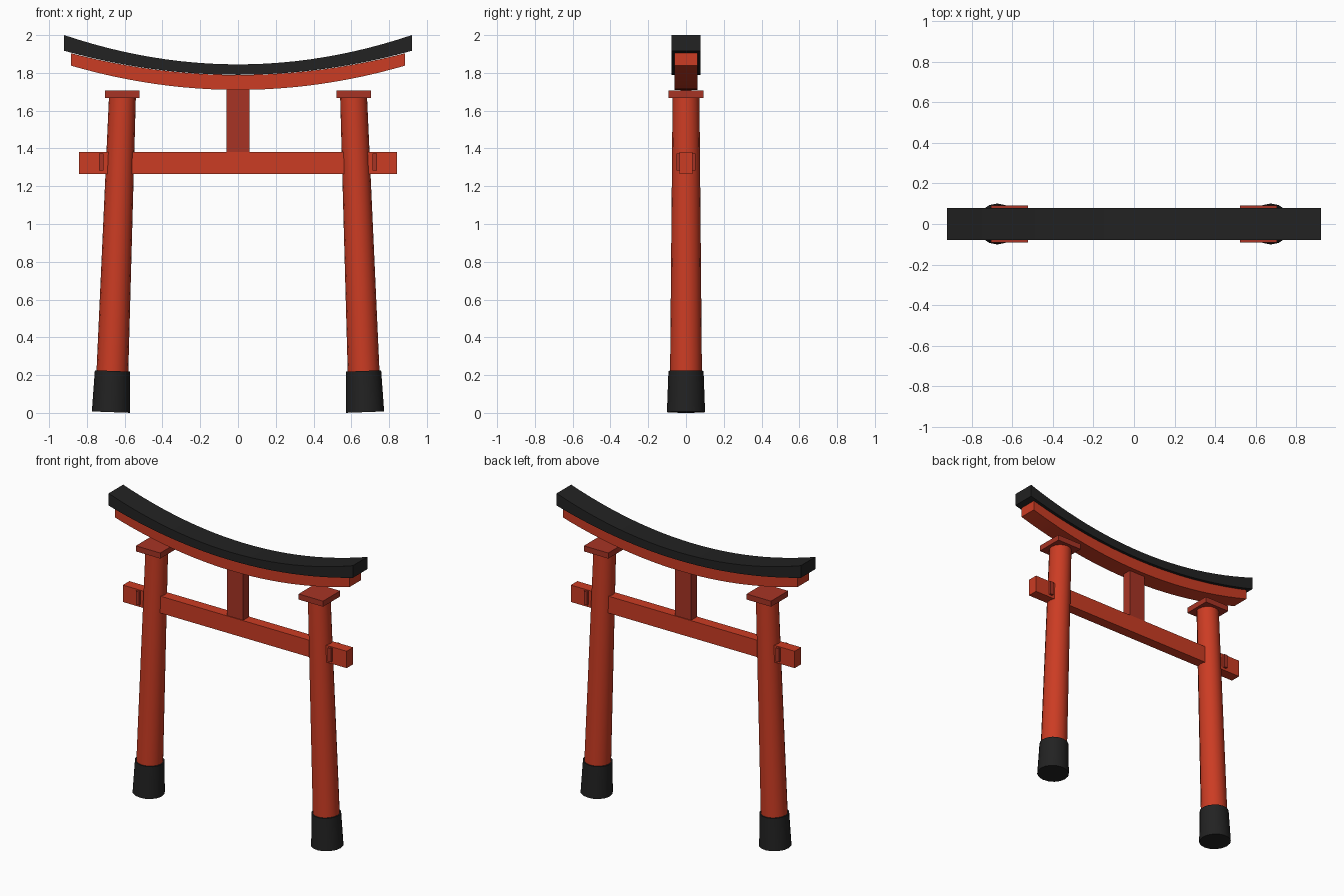
import bpy, bmesh, math
from mathutils import Vector, Matrix

if "Cube" in bpy.data.objects:
    bpy.data.objects.remove(bpy.data.objects["Cube"])


def material(name, rgb):
    m = bpy.data.materials.new(name)
    m.use_nodes = True
    m.diffuse_color = (*rgb, 1)
    m.node_tree.nodes["Principled BSDF"].inputs["Base Color"].default_value = (*rgb, 1)
    return m


RED = material("vermilion paint", (0.60, 0.045, 0.017))
DARK_RED = material("dark vermilion paint", (0.39, 0.034, 0.018))
BLACK = material("black lacquer", (0.016, 0.016, 0.016))


def finish(name, bm, mat, smooth=False):
    bmesh.ops.recalc_face_normals(bm, faces=bm.faces)
    mesh = bpy.data.meshes.new(name)
    bm.to_mesh(mesh)
    bm.free()
    mesh.materials.append(mat)
    obj = bpy.data.objects.new(name, mesh)
    bpy.context.collection.objects.link(obj)
    if smooth:
        bpy.ops.object.select_all(action='DESELECT')
        obj.select_set(True)
        bpy.context.view_layer.objects.active = obj
        bpy.ops.object.shade_smooth_by_angle(angle=math.radians(35))
    return obj


def box(name, x, z0, z1, half_x, half_y, mat):
    bm = bmesh.new()
    place = Matrix.Translation((x, 0, (z0 + z1) / 2)) @ Matrix.Diagonal((2 * half_x, 2 * half_y, z1 - z0, 1))
    bmesh.ops.create_cube(bm, size=1, matrix=place)
    return finish(name, bm, mat)


def tapered_post(name, start, end, r0, r1, mat):
    bm = bmesh.new()
    axis = end - start
    turn = Vector((0, 0, 1)).rotation_difference(axis).to_matrix().to_4x4()
    bmesh.ops.create_cone(bm, cap_ends=True, segments=16, radius1=r0, radius2=r1,
                          depth=axis.length, matrix=Matrix.Translation((start + end) / 2) @ turn)
    return finish(name, bm, mat, smooth=True)


def curved_beam(name, half_x, half_y, bottom, top, mat, steps=24):
    """Sweep a rectangle along x; bottom and top are (middle height, end height)."""
    bm = bmesh.new()
    rings = []
    for i in range(steps + 1):
        t = 2 * i / steps - 1
        lo, hi = (mid + (end - mid) * t * t for mid, end in (bottom, top))
        rings.append([bm.verts.new((half_x * t, y, z)) for y, z in
                      ((-half_y, lo), (half_y, lo), (half_y, hi), (-half_y, hi))])
    for a, b in zip(rings, rings[1:]):
        for k in range(4):
            n = (k + 1) % 4
            bm.faces.new((a[k], a[n], b[n], b[k]))
    bm.faces.new(rings[0])
    bm.faces.new(rings[-1])
    return finish(name, bm, mat, smooth=True)


# Upward-curving top beams
curved_beam("roof_beam", 0.92, 0.078, (1.79, 1.917), (1.845, 2.0), BLACK)
curved_beam("lintel_beam", 0.883, 0.06, (1.71, 1.838), (1.789, 1.904), RED)

# Straight tie beam and central strut
box("tie_beam", 0, 1.265, 1.38, 0.843, 0.035, RED)
box("center_strut", 0, 1.38, 1.715, 0.06, 0.03, DARK_RED)

# Leaning pillars with foot sleeves, caps and wedges
for side, s in (("left", 1), ("right", -1)):
    def on_axis(z):
        return Vector((s * (0.673 - 0.0365 * z), 0, z))

    tapered_post(side + "_pillar", on_axis(0.02), on_axis(1.685), 0.086, 0.071, RED)
    tapered_post(side + "_foot_sleeve", on_axis(0.004), on_axis(0.222), 0.101, 0.093, BLACK)
    box(side + "_pillar_cap", s * 0.613, 1.668, 1.706, 0.092, 0.092, DARK_RED)
    box(side + "_wedge", s * 0.723, 1.282, 1.374, 0.012, 0.05, DARK_RED)
